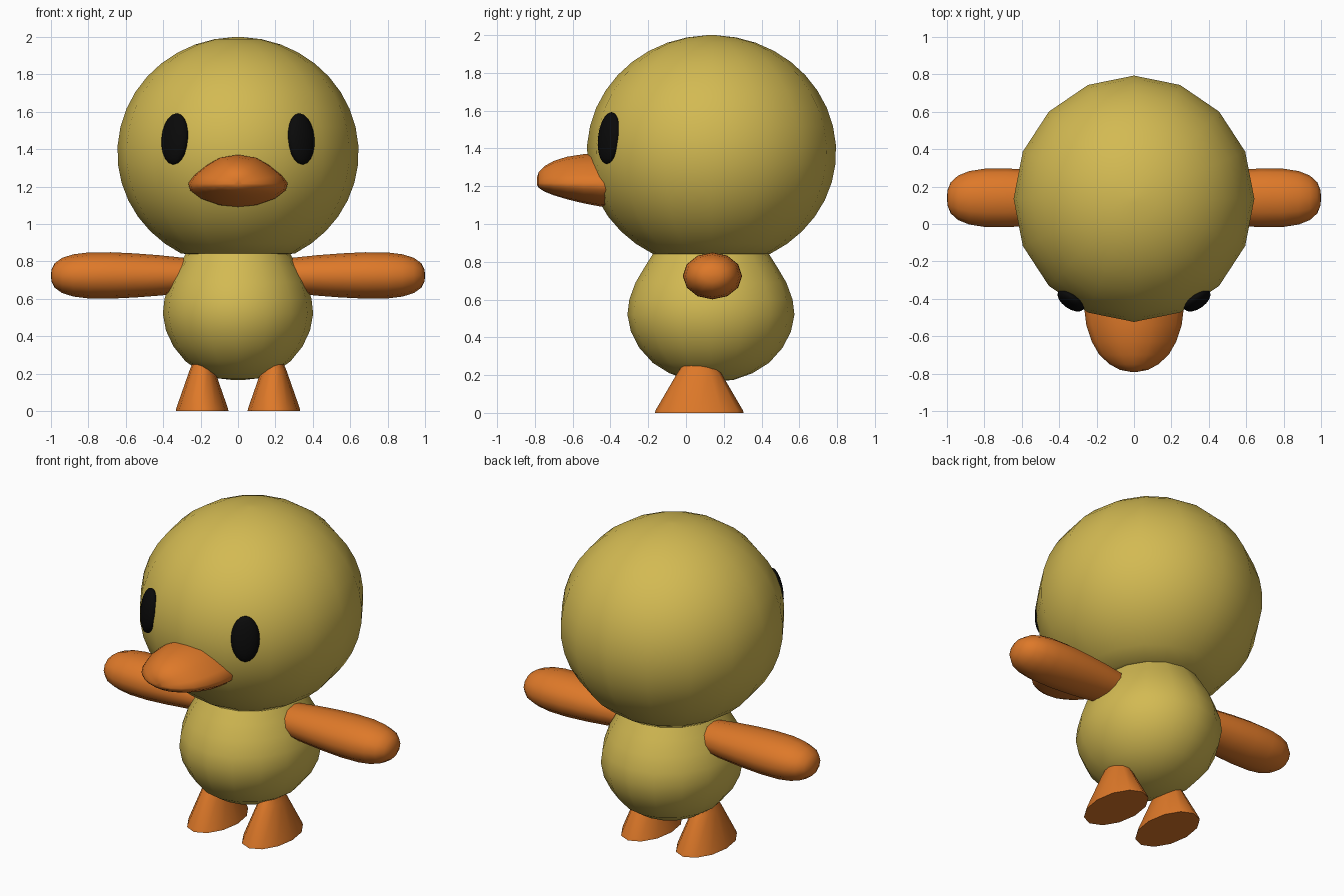
import bpy, bmesh, math
from mathutils import Matrix, Vector

if "Cube" in bpy.data.objects:
    bpy.data.objects.remove(bpy.data.objects["Cube"])


def material(name, rgb):
    m = bpy.data.materials.new(name)
    m.diffuse_color = (*rgb, 1)
    m.use_nodes = True
    m.node_tree.nodes["Principled BSDF"].inputs["Base Color"].default_value = m.diffuse_color
    return m


YELLOW = material("duckling yellow", (0.65, 0.49, 0.085))
ORANGE = material("warm orange", (0.73, 0.19, 0.022))
BLACK = material("eye black", (0.003, 0.003, 0.003))


def loft(name, rings, mat, angle=50):
    """Skin a list of closed rings and cap both ends."""
    bm = bmesh.new()
    loops = [[bm.verts.new(p) for p in ring] for ring in rings]
    n = len(loops[0])
    for a, b in zip(loops, loops[1:]):
        for i in range(n):
            j = (i + 1) % n
            bm.faces.new((a[i], a[j], b[j], b[i]))
    bm.faces.new(loops[0])
    bm.faces.new(loops[-1])
    bmesh.ops.recalc_face_normals(bm, faces=bm.faces)
    me = bpy.data.meshes.new(name)
    bm.to_mesh(me)
    bm.free()
    me.materials.append(mat)
    ob = bpy.data.objects.new(name, me)
    bpy.context.collection.objects.link(ob)
    bpy.ops.object.select_all(action='DESELECT')
    ob.select_set(True)
    bpy.context.view_layer.objects.active = ob
    bpy.ops.object.shade_smooth_by_angle(angle=math.radians(angle))
    return ob


def circle(n):
    return [(math.cos(2 * math.pi * i / n), math.sin(2 * math.pi * i / n)) for i in range(n)]


def upright(profile, y0, y_scale, n=16, x0=0):
    """Elliptical rings stacked along z from (radius, z) pairs."""
    return [[(x0 + r * c, y0 + r * y_scale * s, z) for c, s in circle(n)] for r, z in profile]


# Head: round, cut flat at the neck
profile = []
for i in range(17):
    t = math.radians(2 + (152 - 2) * i / 16)
    rz = 0.62 if t < math.pi / 2 else 0.61
    profile.append((0.645 * math.sin(t), 1.38 + rz * math.cos(t)))
profile.append((0.26, 0.84))
loft("head", upright(profile, 0.135, 1.023), YELLOW)

# Body: pear shape whose narrow neck runs into the head
body = [(0.02, 0.165), (0.11, 0.175), (0.20, 0.21), (0.28, 0.265), (0.345, 0.345), (0.385, 0.43),
        (0.402, 0.52), (0.393, 0.6), (0.363, 0.69), (0.32, 0.77), (0.28, 0.84), (0.25, 0.89)]
loft("body", upright(body, 0.132, 1.1), YELLOW)

# Arms: blunt paddles, slimmer at the shoulder
arm = [(0.22, 0.68), (0.30, 0.77), (0.42, 0.87), (0.55, 0.95), (0.68, 1.0), (0.80, 0.99),
       (0.88, 0.91), (0.94, 0.76), (0.98, 0.53), (0.996, 0.28), (1.0, 0.06)]
for side, label in ((1, "right"), (-1, "left")):
    rings = [[(side * x, 0.14 + 0.157 * r * c, 0.725 + 0.124 * r * s) for c, s in circle(12)]
             for x, r in arm]
    loft(label + "_arm", rings, ORANGE)

    # Feet: flared oval cones
    foot = [(0.141, 0.0), (0.138, 0.015), (0.068, 0.215), (0.045, 0.27)]
    loft(label + "_foot", upright(foot, 0.07, 1.67, 12, side * 0.192), ORANGE)

    # Eyes: flattened ovals lying on the head
    turn = Matrix.Rotation(side * math.radians(35), 4, 'Z') @ Matrix.Rotation(math.radians(-7), 4, 'X')
    pos = Vector((side * 0.337, -0.408, 1.455))
    rings = []
    for i in range(11):
        t = math.radians(3 + 174 * i / 10)
        rings.append([pos + turn @ Vector((0.083 * math.sin(t) * c, 0.042 * math.sin(t) * s,
                                           0.138 * math.cos(t))) for c, s in circle(16)])
    loft(label + "_eye", rings, BLACK)

# Beak: lens-shaped section shrinking to a rounded tip
half = [(0, 1), (0.37, 0.9), (0.63, 0.65), (0.88, 0.3), (1, 0.02), (0.96, -0.28),
        (0.74, -0.64), (0.37, -0.92), (0, -1)]
section = half + [(-x, z) for x, z in half[-2:0:-1]]
# (y, half width, rise above the lip line, drop below it)
stations = [(-0.34, 0.262, 0.155, 0.126), (-0.45, 0.266, 0.157, 0.122), (-0.54, 0.255, 0.156, 0.105),
            (-0.63, 0.225, 0.142, 0.083), (-0.70, 0.185, 0.12, 0.062), (-0.75, 0.13, 0.092, 0.042),
            (-0.78, 0.075, 0.06, 0.022), (-0.79, 0.02, 0.03, 0.005)]
rings = [[(x * w, y, 1.214 + z * (up if z > 0 else down)) for x, z in section]
         for y, w, up, down in stations]
loft("beak", rings, ORANGE, 70)
